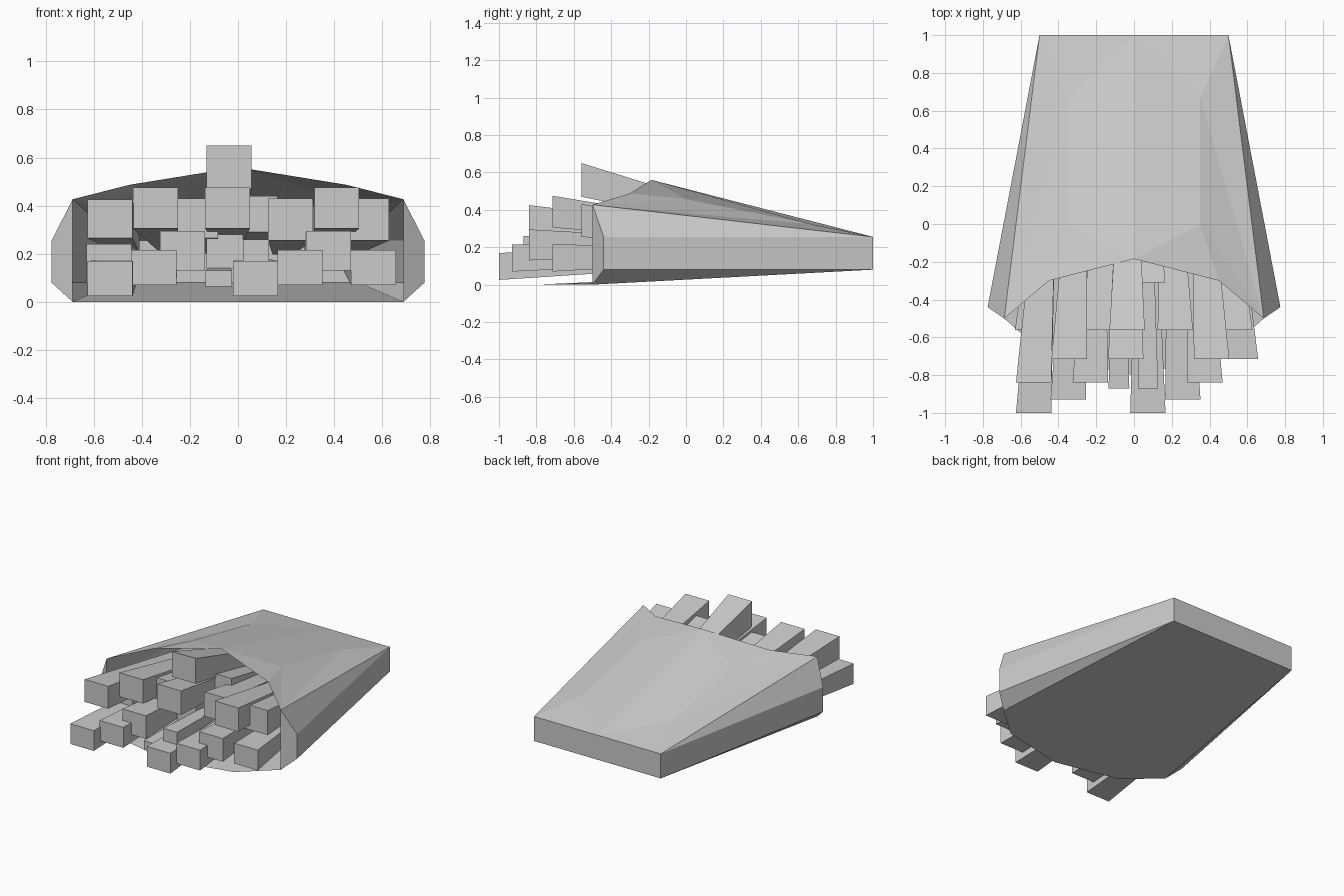
import bpy, bmesh

if "Cube" in bpy.data.objects:
    bpy.data.objects.remove(bpy.data.objects["Cube"])


def make_object(name, verts, faces):
    mesh = bpy.data.meshes.new(name)
    mesh.from_pydata(verts, [], faces)
    bm = bmesh.new()
    bm.from_mesh(mesh)
    bmesh.ops.recalc_face_normals(bm, faces=bm.faces)
    bm.to_mesh(mesh)
    bm.free()
    obj = bpy.data.objects.new(name, mesh)
    bpy.context.collection.objects.link(obj)
    return obj


# Carton: right half of an open paper pocket, mirrored across x
P = {
    # closed end
    "end_low_mid": (0, 1, .08), "end_low": (.5, 1, .08),
    "end_top": (.5, 1, .255), "end_top_mid": (0, 1, .255),
    # side and front corner flap
    "side_low": (.775, -.44, .08), "side_top": (.775, -.44, .255),
    "corner_low": (.687, -.5, 0), "corner_top": (.687, -.5, .427),
    # rounded lower lip
    "lip": (.46, -.70, 0), "lip_mid": (0, -.8, 0),
    # scooped upper rim and gently bulged panel
    "rim": (.45, -.3, .487), "rim_mid": (0, -.185, .56),
    "bulge_front": (.35, 0, .457), "bulge_back": (.35, .67, .323),
}
keys = list(P)
faces = [
    "end_low_mid end_low end_top end_top_mid",
    "end_low side_low side_top end_top",
    "corner_low corner_top side_top side_low",
    "end_low corner_low side_low",
    "end_top side_top corner_top",
    "end_low_mid lip_mid lip corner_low end_low",
    "corner_top rim bulge_front",
    "rim rim_mid bulge_front",
    "rim_mid end_top_mid bulge_back bulge_front",
    "corner_top bulge_front bulge_back",
    "corner_top bulge_back end_top",
    "bulge_back end_top_mid end_top",
]
carton = make_object("carton", list(P.values()),
                     [[keys.index(k) for k in f.split()] for f in faces])
mirror = carton.modifiers.new("mirror", "MIRROR")
mirror.use_clip = True


# Fries: square sticks that taper towards the closed end
def fry(i, x0, x1, z0, z1, y, back=.4, taper=.45):
    cx, cz = (x0 + x1) / 2, (z0 + z1) / 2
    bx, bz = cx * .85, .2 + (cz - .24) * .35
    w, h = (x1 - x0) / 2, (z1 - z0) / 2
    ring = [(-1, -1), (1, -1), (1, 1), (-1, 1)]
    verts = [(cx + a * w, y, cz + b * h) for a, b in ring]
    verts += [(bx + a * w * taper, back, bz + b * h * taper) for a, b in ring]
    sides = [(k, (k + 1) % 4, (k + 1) % 4 + 4, k + 4) for k in range(4)]
    make_object(f"fry_{i}", verts, [(0, 1, 2, 3), (4, 5, 6, 7)] + sides)


W = .187  # common fry width
# Full width fries: left x, bottom z, top z, tip y
full = [
    (-.13, .47, .65, -.56), (-.437, .305, .475, -.715), (-.137, .305, .475, -.715),
    (.317, .305, .475, -.715), (-.625, .265, .425, -.84), (.44, .255, .43, -.56),
    (-.325, .13, .295, -.84), (.282, .13, .295, -.84), (-.625, .025, .17, -1),
    (-.02, .025, .17, -1), (-.442, .07, .215, -.93), (.165, .07, .215, -.93),
    (.47, .07, .215, -.715), (-.27, .265, .43, -.56), (.125, .255, .43, -.56),
    (-.63, .075, .24, -.56),
]
# Thin fries with their own widths
thin = [
    (-.135, -.025, .065, .13, -.87), (.02, .128, .17, .26, -.87),
    (.02, .165, .29, .44, -.31), (-.13, .02, .14, .28, -.5),
]
for i, (x, z0, z1, y) in enumerate(full):
    fry(i, x, x + W, z0, z1, y)
for i, t in enumerate(thin, len(full)):
    fry(i, *t)
